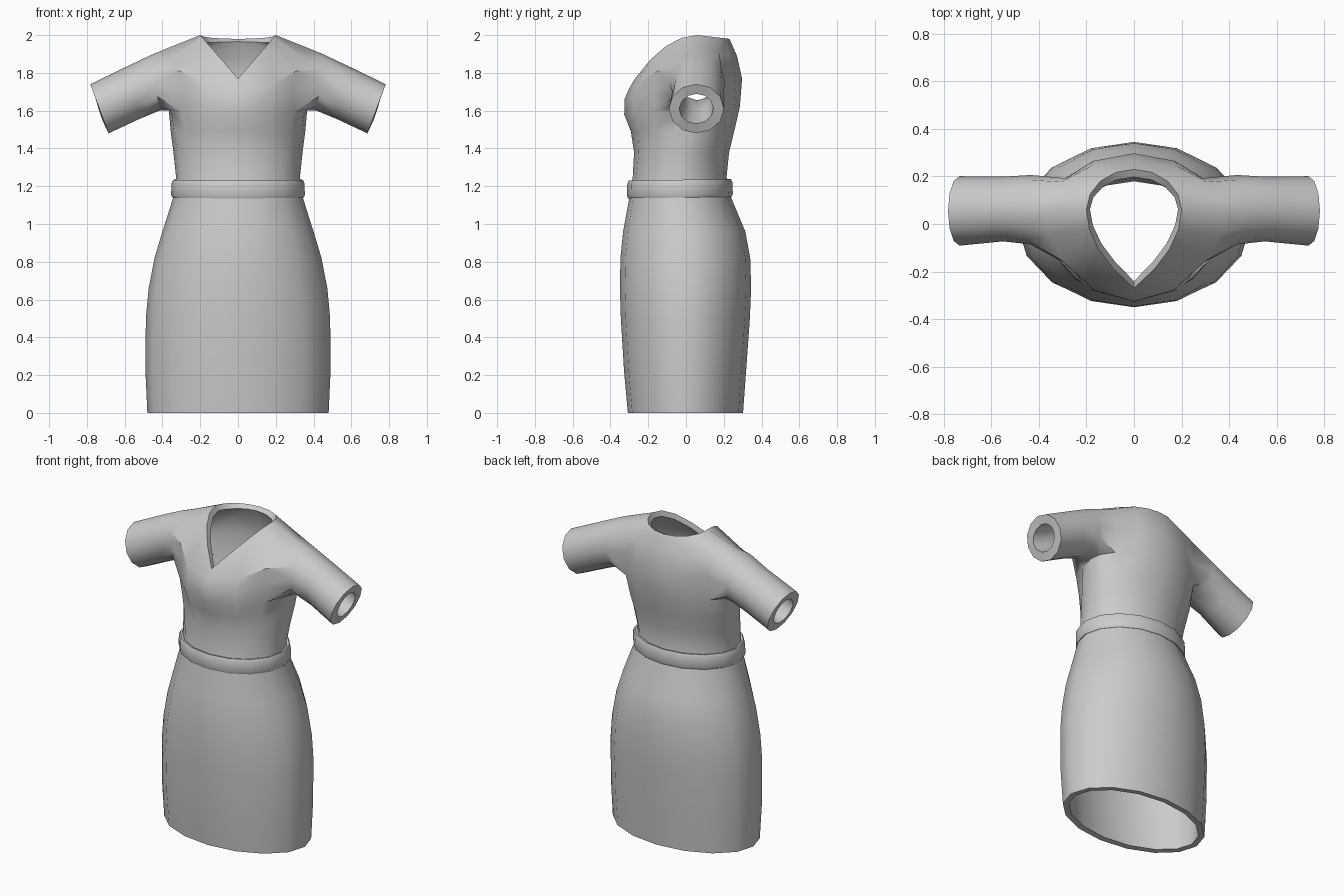
import bpy, math
from math import sin, cos, pi, radians

if "Cube" in bpy.data.objects:
    bpy.data.objects.remove(bpy.data.objects["Cube"])

cloth = bpy.data.materials.new("grey_cloth")
cloth.diffuse_color = (0.6, 0.6, 0.6, 1)
cloth.use_nodes = True
cloth.node_tree.nodes["Principled BSDF"].inputs["Base Color"].default_value = cloth.diffuse_color

HALF = 4  # columns run from front centre (-4) round the side (0) to back centre (4)


def half_ring(hw, yf, yb, zs, zf=None, zb=None, cy=None, warp=0.0):
    """Right half of an oval ring; height may differ at side, front and back."""
    zf = zs if zf is None else zf
    zb = zs if zb is None else zb
    cy = (yf + yb) / 2 if cy is None else cy
    pts = []
    for k in range(-HALF, HALF + 1):
        a = k * pi / 8
        a -= warp * sin(2 * a)
        s = abs(sin(a))
        y_end, z_end = (yf, zf) if k < 0 else (yb, zb)
        x = 0.0 if abs(k) == HALF else hw * cos(a)
        pts.append((x, cy + (y_end - cy) * s, zs + (z_end - zs) * s))
    return pts


def finish(name, verts, faces, thick=None, weights=None):
    """Mirror the half, thicken it inward and shade it smooth."""
    me = bpy.data.meshes.new(name)
    me.from_pydata(verts, [], faces)
    me.materials.append(cloth)
    ob = bpy.data.objects.new(name, me)
    bpy.context.collection.objects.link(ob)
    mirror = ob.modifiers.new("mirror", 'MIRROR')
    mirror.use_clip = True
    mirror.merge_threshold = 0.0005
    if thick:
        group = ob.vertex_groups.new(name="thickness")
        for i, w in enumerate(weights):
            group.add([i], w, 'REPLACE')
        solid = ob.modifiers.new("wall", 'SOLIDIFY')
        solid.thickness = thick
        solid.offset = -1
        solid.vertex_group = "thickness"
    bpy.ops.object.select_all(action='DESELECT')
    ob.select_set(True)
    bpy.context.view_layer.objects.active = ob
    bpy.ops.object.convert(target='MESH')
    bpy.ops.object.shade_smooth_by_angle(angle=radians(40))
    return ob


# Skirt and waist: half width, front y, back y, height
rows = [half_ring(*r) for r in [
    (0.480, -0.308, 0.302, 0.0),
    (0.490, -0.328, 0.318, 0.22),
    (0.488, -0.345, 0.338, 0.50),
    (0.473, -0.350, 0.345, 0.66),
    (0.442, -0.347, 0.340, 0.82),
    (0.400, -0.333, 0.314, 0.96),
    (0.340, -0.298, 0.235, 1.15),
    (0.328, -0.282, 0.215, 1.25),
]]
# Bodice
rows += [
    half_ring(0.342, -0.275, 0.228, 1.38, cy=0.0, warp=0.05),
    half_ring(0.356, -0.292, 0.255, 1.49, cy=0.03, warp=0.12),
    half_ring(0.367, -0.327, 0.285, 1.61, 1.58, 1.62, cy=0.05, warp=0.17),
    half_ring(0.350, -0.326, 0.297, 1.77, 1.66, 1.77, cy=0.05, warp=0.17),
    half_ring(0.375, -0.300, 0.270, 1.93, 1.72, 1.89, cy=0.05, warp=0.17),
]
ARM_LOW, ARM_MID, ARM_TOP = len(rows) - 3, len(rows) - 2, len(rows) - 1

# Neckline: V at the front, oval at the back
neck = []
for k in range(-HALF, HALF + 1):
    t = abs(k) / HALF
    if k < 0:
        x = 0.2 * (1 - t * t)
        neck.append((x, 0.06 - 0.33 * t, 1.77 + 1.15 * x))
    else:
        a = t * pi / 2
        x = 0.0 if k == HALF else 0.2 * cos(a)
        neck.append((x, 0.06 + 0.17 * sin(a), 2.0 - 0.02 * sin(a)))
rows.append(neck)

verts = [p for r in rows for p in r]
weights = [0.64] * len(verts)
W = 2 * HALF + 1


def vid(r, k):
    return r * W + k + HALF


# Body faces, leaving the armhole open
faces = []
for r in range(len(rows) - 1):
    for k in range(-HALF, HALF):
        if r in (ARM_LOW, ARM_MID) and -2 <= k < 2:
            continue
        faces.append((vid(r, k), vid(r, k + 1), vid(r + 1, k + 1), vid(r + 1, k)))

# Sleeve: grown out of the armhole edge
loop = [vid(ARM_LOW, k) for k in range(-2, 3)] + [vid(ARM_MID, 2)]
loop += [vid(ARM_TOP, k) for k in range(2, -3, -1)] + [vid(ARM_MID, -2)]
# top x, top z, bottom x, bottom z, centre y, radius y
for tx, tz, bx, bz, cy, ry in [
    (0.455, 1.897, 0.415, 1.600, 0.060, 0.146),
    (0.580, 1.838, 0.520, 1.557, 0.063, 0.136),
    (0.782, 1.740, 0.685, 1.480, 0.055, 0.146),
]:
    new = []
    for i in range(12):
        a = radians(-150 + 30 * i)
        f = sin(a)
        new.append(len(verts))
        verts.append(((tx + bx) / 2 + (tx - bx) / 2 * f, cy + ry * cos(a),
                      (tz + bz) / 2 + (tz - bz) / 2 * f))
        weights.append(1.0)
    for i in range(12):
        j = (i + 1) % 12
        faces.append((loop[i], loop[j], new[j], new[i]))
    loop = new
finish("dress", verts, faces, 0.056, weights)

# Belt: a rounded band swept round the waist (outward offset, height)
section = [(-0.02, 1.152), (0.010, 1.140), (0.016, 1.155),
           (0.014, 1.215), (0.006, 1.234), (-0.02, 1.226)]
verts = [p for d, z in section
         for p in half_ring(0.338 + d, -0.297 - d, 0.232 + d, z, z - 0.004, z + 0.004)]
faces = []
for r in range(len(section)):
    n = (r + 1) % len(section)
    for k in range(-HALF, HALF):
        faces.append((vid(r, k), vid(r, k + 1), vid(n, k + 1), vid(n, k)))
finish("belt", verts, faces)
